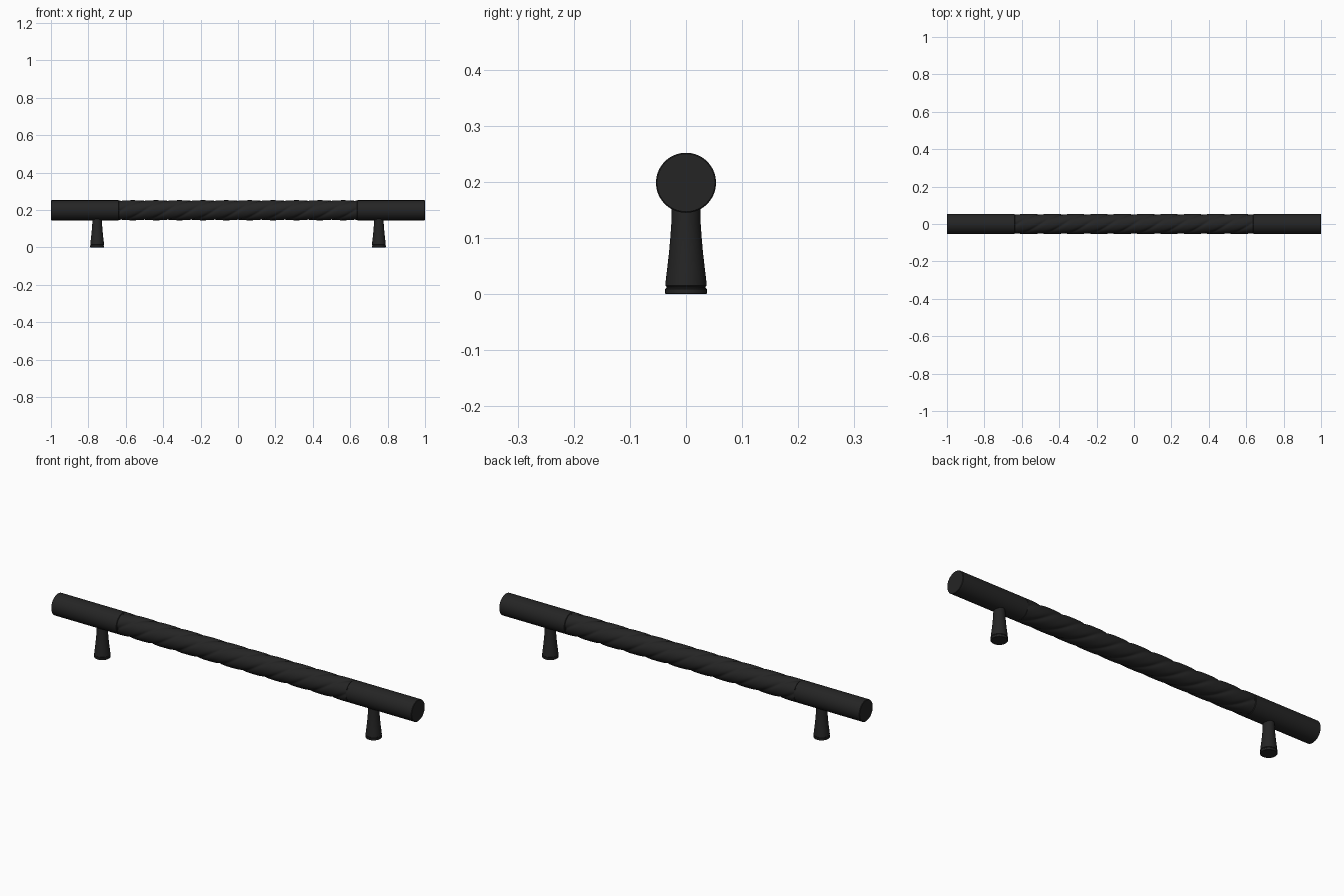
import bpy, bmesh, math

cube = bpy.data.objects.get("Cube")
if cube:
    bpy.data.objects.remove(cube, do_unlink=True)

BAR_R, BAR_Z = 0.0535, 0.1985
TWIST_END, POST_X = 0.635, 0.753
STRANDS, PITCH, GROOVE = 4, 0.5, 0.006
SEGS = 64

black = bpy.data.materials.new("matte_black")
black.use_nodes = True
black.diffuse_color = (0.018, 0.018, 0.018, 1)
black.node_tree.nodes["Principled BSDF"].inputs["Base Color"].default_value = black.diffuse_color


def loft(name, stations, place, location, angle=35):
    """Skin rings of SEGS points along the stations and cap both ends."""
    bm = bmesh.new()
    rings = [[bm.verts.new(place(s, math.tau * i / SEGS)) for i in range(SEGS)]
             for s in stations]
    for low, high in zip(rings, rings[1:]):
        for i in range(SEGS):
            j = (i + 1) % SEGS
            bm.faces.new((low[i], low[j], high[j], high[i]))
    bm.faces.new(rings[0])
    bm.faces.new(rings[-1])
    bmesh.ops.recalc_face_normals(bm, faces=bm.faces)
    mesh = bpy.data.meshes.new(name)
    bm.to_mesh(mesh)
    bm.free()
    obj = bpy.data.objects.new(name, mesh)
    bpy.context.collection.objects.link(obj)
    obj.location = location
    mesh.materials.append(black)
    bpy.ops.object.select_all(action='DESELECT')
    obj.select_set(True)
    bpy.context.view_layer.objects.active = obj
    bpy.ops.object.shade_smooth_by_angle(angle=math.radians(angle))
    return obj


def along_x(station, a):
    x, r = station
    return x, -r * math.cos(a), r * math.sin(a)


def along_z(station, a):
    z, r = station
    return r * math.cos(a), r * math.sin(a), z


def twisted(x, a):
    # Rounded strands separated by narrow helical grooves
    phase = STRANDS / 2 * (a - math.tau * x / PITCH)
    r = BAR_R - GROOVE * (1 - abs(math.sin(phase))) ** 2
    return x, -r * math.cos(a), r * math.sin(a)


# Twisted grip
steps = 240
loft("twisted_grip", [TWIST_END * (2 * i / steps - 1) for i in range(steps + 1)],
     twisted, (0, 0, BAR_Z))

# Plain bar ends, with a fine seam against the grip
end_profile = [(TWIST_END - 0.002, BAR_R - 0.003), (TWIST_END + 0.002, BAR_R - 0.003),
               (TWIST_END + 0.004, BAR_R), (0.998, BAR_R), (1.0, BAR_R - 0.002)]

# Flared posts with a foot ring
post_profile = [(0, 0.036), (0.001, 0.037), (0.009, 0.037), (0.011, 0.035),
                (0.013, 0.035), (0.015, 0.037), (0.03, 0.0355), (0.05, 0.033),
                (0.075, 0.0302), (0.1, 0.028), (0.125, 0.0262), (0.165, 0.025)]

for side, sign in (("left", 1), ("right", -1)):
    loft(side + "_bar_end", [(sign * x, r) for x, r in end_profile],
         along_x, (0, 0, BAR_Z))
    loft(side + "_post", post_profile, along_z, (sign * POST_X, 0, 0))
